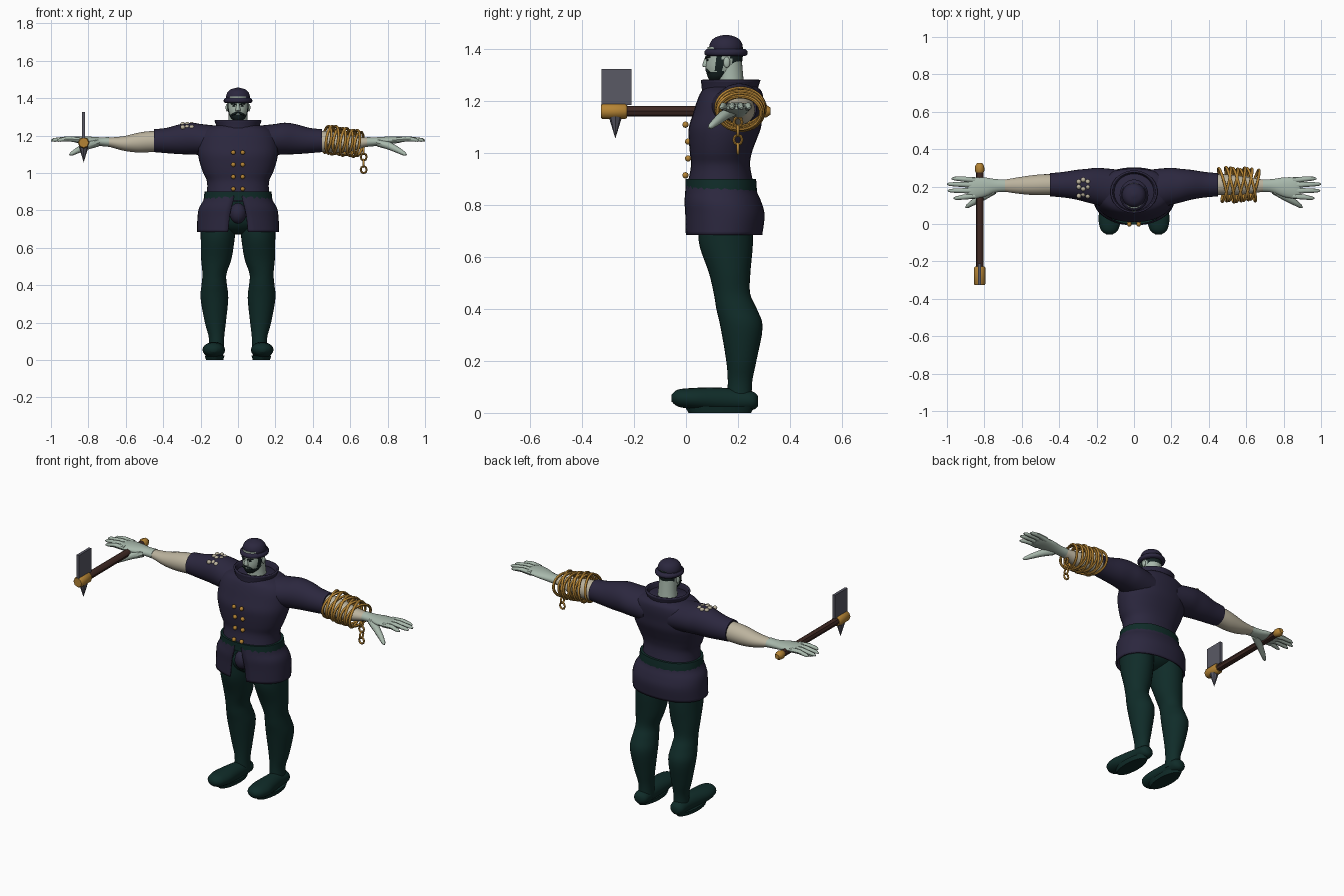
import bpy, bmesh, math
from mathutils import Vector

old = bpy.data.objects.get("Cube")
if old:
    bpy.data.objects.remove(old, do_unlink=True)


def material(name, rgb):
    m = bpy.data.materials.new(name)
    m.use_nodes = True
    m.diffuse_color = (*rgb, 1)
    bsdf = next(n for n in m.node_tree.nodes if n.type == 'BSDF_PRINCIPLED')
    bsdf.inputs["Base Color"].default_value = (*rgb, 1)
    return m


NAVY = material("navy cloth", (.024, .02, .048))
GREEN = material("dark green cloth", (.005, .025, .022))
PALE = material("pale green skin", (.39, .48, .41))
BEIGE = material("beige skin", (.50, .45, .34))
GOLD = material("gold", (.46, .23, .035))
WOOD = material("dark wood", (.05, .022, .017))
STEEL = material("grey steel", (.10, .10, .13))
HAIR = material("black hair", (.008, .016, .016))


def select(ob):
    bpy.ops.object.select_all(action='DESELECT')
    ob.select_set(True)
    bpy.context.view_layer.objects.active = ob


def finish(ob, mat, angle=45):
    ob.data.materials.append(mat)
    select(ob)
    bpy.ops.object.shade_smooth_by_angle(angle=math.radians(angle))
    return ob


def smooth_rows(rows, steps):
    """Catmull-Rom interpolation between the key sections."""
    out = []
    for i in range(len(rows) - 1):
        quad = [rows[max(i - 1, 0)], rows[i], rows[i + 1], rows[min(i + 2, len(rows) - 1)]]
        for k in range(steps):
            t = k / steps
            out.append([b + .5 * t * (c - a + t * (2*a - 5*b + 4*c - d + t * (3*(b - c) + d - a)))
                        for a, b, c, d in zip(*quad)])
    return out + [list(rows[-1])]


def loft(name, mat, rows, axis='z', n=28, steps=4, power=2, shell=0, gap=None):
    """Skin oval sections; row = position, centre a, centre b, radius a, radius b."""
    bm = bmesh.new()
    rings = []
    sections = smooth_rows(rows, steps)
    for j, (t, ca, cb, ra, rb) in enumerate(sections):
        g = gap[0] + (gap[1] - gap[0]) * j / (len(sections) - 1) if gap else 0
        ring = []
        for i in range(n):
            ang = -math.pi / 2 + g + (2 * math.pi - 2 * g) * i / (n - 1 if gap else n)
            c, s = math.cos(ang), math.sin(ang)
            a = ca + ra * math.copysign(abs(c) ** (2 / power), c)
            b = cb + rb * math.copysign(abs(s) ** (2 / power), s)
            co = {'z': (a, b, t), 'x': (t, a, b), 'y': (a, t, b)}[axis]
            ring.append(bm.verts.new(co))
        rings.append(ring)
    for lo, hi in zip(rings, rings[1:]):
        for i in range(n - 1 if gap else n):
            k = (i + 1) % n
            bm.faces.new((lo[i], lo[k], hi[k], hi[i]))
    if not shell:
        bm.faces.new(rings[0])
        bm.faces.new(rings[-1])
    bmesh.ops.recalc_face_normals(bm, faces=bm.faces)
    me = bpy.data.meshes.new(name)
    bm.to_mesh(me)
    bm.free()
    ob = bpy.data.objects.new(name, me)
    bpy.context.collection.objects.link(ob)
    if shell:
        mod = ob.modifiers.new("thickness", 'SOLIDIFY')
        mod.thickness, mod.offset = shell, 0
    return finish(ob, mat)


def tube(name, mat, pts, radii, cyclic=False):
    cu = bpy.data.curves.new(name, 'CURVE')
    cu.dimensions, cu.bevel_depth, cu.bevel_resolution = '3D', 1, 2
    cu.use_fill_caps = True
    sp = cu.splines.new('POLY')
    sp.points.add(len(pts) - 1)
    sp.use_cyclic_u = cyclic
    for i, (p, q) in enumerate(zip(sp.points, pts)):
        p.co = (*q, 1)
        p.radius = radii if cyclic else radii[i]
    ob = bpy.data.objects.new(name, cu)
    bpy.context.collection.objects.link(ob)
    select(ob)
    bpy.ops.object.convert(target='MESH')
    return finish(bpy.context.object, mat)


def ball(name, mat, loc, size):
    bpy.ops.mesh.primitive_uv_sphere_add(segments=16, ring_count=10, location=loc)
    ob = bpy.context.object
    ob.name, ob.scale = name, size
    return finish(ob, mat)


def box(name, mat, loc, size):
    bpy.ops.mesh.primitive_cube_add(size=1, location=loc)
    ob = bpy.context.object
    ob.name, ob.scale = name, size
    return finish(ob, mat, 20)


# Jacket, collar, belt, skirt
loft("jacket", NAVY, [(.87, 0, .133, .168, .13), (.95, 0, .133, .165, .114), (1.0, 0, .134, .186, .119),
     (1.05, 0, .141, .203, .13), (1.1, 0, .15, .214, .139), (1.15, 0, .16, .214, .134),
     (1.2, 0, .17, .205, .128), (1.235, 0, .175, .175, .118), (1.255, 0, .175, .12, .10)], power=2.2)
loft("collar", NAVY, [(1.2, 0, .165, .115, .105), (1.24, 0, .168, .108, .102), (1.283, 0, .172, .122, .11)],
     shell=.01)
loft("belt", GREEN, [(.853, 0, .135, .184, .138), (.875, 0, .135, .182, .137), (.9, 0, .134, .179, .136)],
     power=2.2)
loft("jacket_skirt", NAVY, [(.89, 0, .133, .17, .128), (.85, 0, .135, .182, .134), (.81, 0, .142, .204, .144),
     (.76, 0, .149, .212, .149), (.685, 0, .145, .214, .144)], n=40, power=2.2, shell=.01, gap=(.08, .22))
ball("pelvis", GREEN, (0, .15, .76), (.16, .115, .09))
ball("front_bulge", NAVY, (0, .045, .785), (.045, .045, .055))
for s in (-1, 1):
    for z in (1.11, 1.045, .98, .915):
        ball("button", GOLD, (s * .025, -.002 if z < .93 or z > 1.08 else .008, z), (.012, .012, .012))

# Legs, feet and arms, mirrored by side
for s, side in ((-1, "right"), (1, "left")):
    loft(side + "_leg", GREEN, [(z, s * cx, cy, rx, ry) for z, cx, cy, rx, ry in (
        (.82, .1, .15, .09, .11), (.72, .106, .152, .094, .106), (.64, .109, .155, .09, .102),
        (.54, .116, .168, .081, .08), (.46, .126, .177, .064, .07), (.4, .127, .195, .068, .078),
        (.33, .126, .214, .074, .081), (.2, .121, .213, .056, .058), (.12, .115, .208, .041, .047),
        (.04, .115, .205, .042, .048))])
    loft(side + "_foot", GREEN, [(y, s * cx, cz, rx, rz) for y, cx, cz, rx, rz in (
        (.277, .12, .045, .018, .02), (.255, .119, .047, .042, .036), (.18, .12, .05, .046, .044),
        (.1, .125, .053, .054, .045), (.03, .13, .055, .06, .041), (-.03, .131, .057, .047, .033),
        (-.055, .131, .057, .018, .014))], axis='y', n=20)
    loft(side + "_sole", GREEN, [(0, s * .125, .13, .046, .12), (.025, s * .125, .13, .053, .135)], n=24)
    loft(side + "_sleeve", NAVY, [(s * x, cy, cz, ry, rz) for x, cy, cz, ry, rz in (
        (.08, .18, 1.165, .11, .085), (.19, .2, 1.178, .1, .083), (.25, .205, 1.184, .09, .085),
        (.31, .21, 1.181, .079, .08), (.38, .21, 1.174, .068, .068), (.45, .21, 1.173, .062, .061))], axis='x')
    loft(side + "_forearm", BEIGE, [(s * x, cy, cz, ry, rz) for x, cy, cz, ry, rz in (
        (.4, .21, 1.17, .055, .055), (.48, .21, 1.167, .056, .056), (.54, .208, 1.162, .053, .052),
        (.61, .206, 1.158, .045, .039), (.68, .205, 1.164, .034, .026), (.72, .205, 1.167, .028, .02))], axis='x')
    loft(side + "_palm", PALE, [(s * x, cy, cz, ry, rz) for x, cy, cz, ry, rz in (
        (.69, .205, 1.166, .034, .026), (.74, .204, 1.168, .036, .023), (.8, .197, 1.174, .052, .021),
        (.86, .192, 1.178, .057, .017), (.89, .191, 1.179, .05, .01))], axis='x', n=20)
    for y0, y1, tip in ((.236, .243, .975), (.208, .213, 1.0), (.178, .178, .995), (.15, .138, .965)):
        tube(side + "_finger", PALE, [(s * .85, y0, 1.178), (s * .91, (y0 + y1) / 2, 1.183),
             (s * (tip - .015), y1, 1.177), (s * tip, y1, 1.173)], (.015, .0135, .01, .004))
    tube(side + "_thumb", PALE, [(s * .75, .18, 1.163), (s * .81, .145, 1.145), (s * .86, .115, 1.12),
         (s * .89, .095, 1.103), (s * .9, .088, 1.098)], (.022, .021, .016, .011, .004))

# Head with hair and beard picked by region
loft("neck", PALE, [(1.2, 0, .175, .062, .056), (1.28, 0, .172, .052, .05), (1.36, 0, .165, .05, .05)])
head = loft("head", PALE, [(1.28, 0, .122, .022, .03), (1.298, 0, .13, .04, .048), (1.33, 0, .142, .053, .066),
            (1.365, 0, .148, .057, .07), (1.41, 0, .152, .058, .068)], n=40, steps=8)
head.data.materials.append(HAIR)
for f in head.data.polygons:
    c = f.center
    beard = c.z < 1.314 and c.y < .16
    sideburn = .115 < c.y < .142 and c.z < 1.375
    hair = c.y > .175 and c.z > 1.33
    f.material_index = int(beard or sideburn or hair)
loft("nose", PALE, [(1.332, 0, .078, .012, .01), (1.34, 0, .077, .013, .014), (1.375, 0, .083, .006, .008)], n=12)
tube("moustache", HAIR, [(x, .08 + 9 * x * x, 1.326 - abs(x) * .45) for x in (-.032, -.016, 0, .016, .032)],
     (.004, .007, .006, .007, .004))
for s in (-1, 1):
    ball("ear", PALE, (s * .058, .157, 1.35), (.008, .013, .021))
    ball("eye", HAIR, (s * .022, .083, 1.359), (.009, .005, .004))
    tube("eyebrow", HAIR, [(s * .008, .077, 1.366), (s * .024, .08, 1.371), (s * .038, .092, 1.371)],
         (.004, .005, .003))

# Hat
loft("hat_brim", NAVY, [(1.374, 0, .154, .066, .072), (1.38, 0, .154, .075, .082), (1.392, 0, .154, .076, .083),
     (1.402, 0, .154, .068, .074)], n=32)
loft("hat_crown", NAVY, [(1.395, 0, .154, .064, .064), (1.415, 0, .154, .063, .064), (1.435, 0, .154, .054, .055),
     (1.448, 0, .154, .037, .037), (1.456, 0, .154, .008, .008)], n=32)

# Rope coils round the left forearm, with a hanging chain
turn = [2 * math.pi * i / 32 for i in range(32)]
for k in range(10):
    x, tilt = .475 + .019 * k, (.022 if k % 2 else -.022)
    cz, r = 1.18 - .0027 * k, .088 - .001 * k + .004 * (k % 3)
    tube("rope_coil", GOLD, [(x + tilt * math.cos(a) + .01 * math.sin(a), .21 + r * math.cos(a),
         cz + .8 * r * math.sin(a)) for a in turn], .0075, True)
for k in range(4):
    pts = [(.016 * math.cos(a), 0, .019 * math.sin(a)) for a in turn[::4]]
    tube("chain_link", GOLD, [(.672 + (x if k % 2 else 0), .2 + (0 if k % 2 else x), 1.12 - .034 * k + z)
         for x, y, z in pts], .0055, True)

# Shell ornament on the right shoulder
for i in range(9):
    x, y = -.295 + .024 * (i % 3), .15 + .038 * (i // 3)
    ball("shoulder_bead", BEIGE, (x, y + .01 * (i % 2), 1.245 + .016 * (i // 3 > 0)), (.013, .013, .012))

# Axe held in the right hand
AX, AZ = -.825, 1.162
tube("axe_handle", WOOD, [(AX, .3, AZ), (AX, -.26, AZ)], (.02, .021))
tube("axe_pommel", GOLD, [(AX, y, AZ) for y in (.275, .285, .31, .325)], (.021, .025, .024, .014))
tube("axe_socket", GOLD, [(AX, y, AZ) for y in (-.228, -.235, -.32, -.327)], (.026, .031, .031, .026))
box("axe_blade", STEEL, (AX, -.268, 1.255), (.016, .116, .14))
bpy.ops.mesh.primitive_cone_add(vertices=8, radius1=.026, radius2=0, depth=.085,
                                location=(AX, -.272, 1.099), rotation=(math.pi, 0, 0))
bpy.context.object.name = "axe_spike"
finish(bpy.context.object, STEEL, 20)
